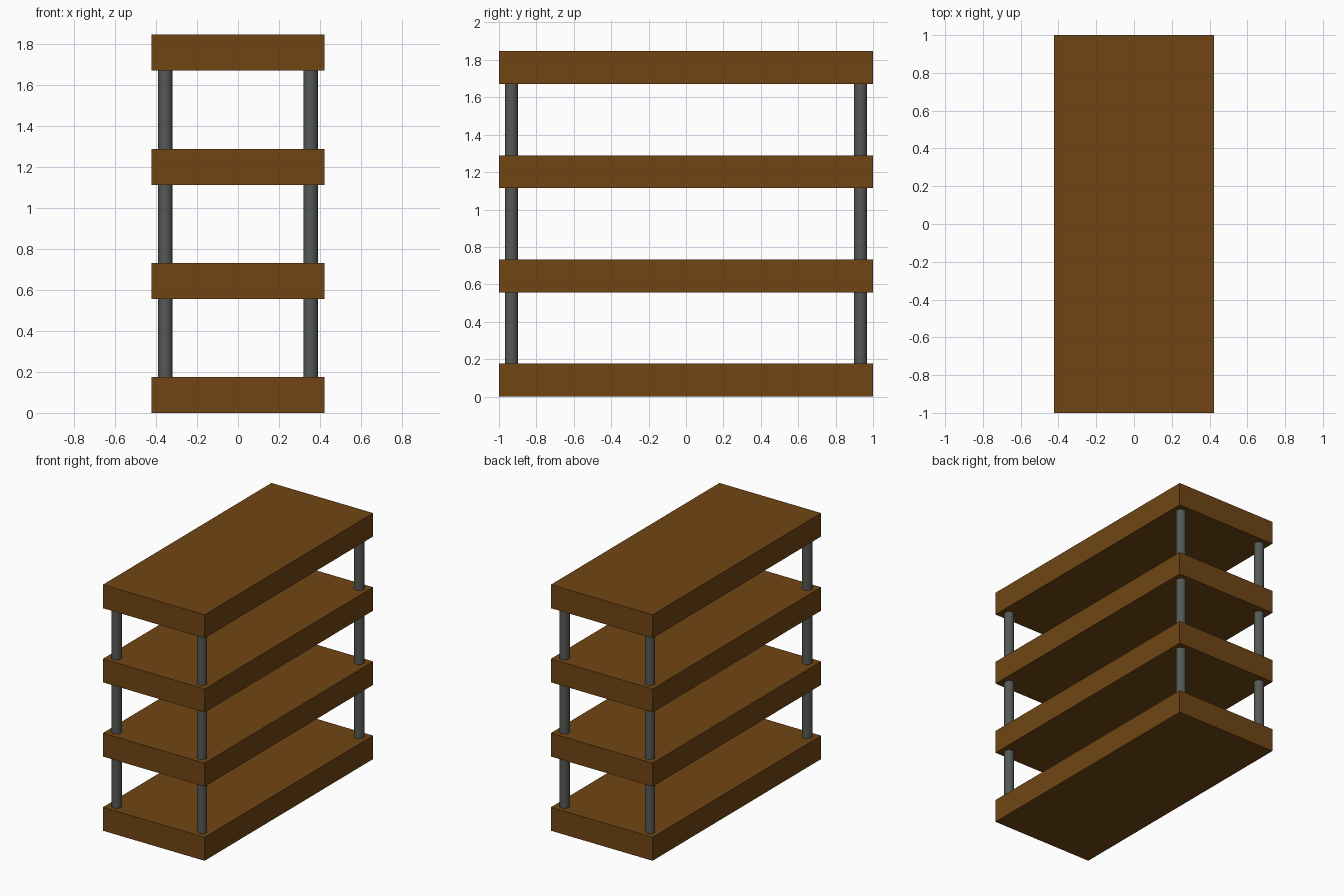
import bpy
from math import radians

if "Cube" in bpy.data.objects:
    bpy.data.objects.remove(bpy.data.objects["Cube"])

THICK = 0.176
PITCH = 0.557
WIDTH, DEPTH = 0.845, 2.0
POST_X, POST_Y, POST_R = 0.355, 0.933, 0.035


def material(name, color):
    mat = bpy.data.materials.new(name)
    mat.diffuse_color = (*color, 1)
    mat.use_nodes = True
    mat.node_tree.nodes["Principled BSDF"].inputs["Base Color"].default_value = mat.diffuse_color
    return mat


wood = material("brown_wood", (0.16, 0.06, 0.007))
metal = material("dark_metal", (0.09, 0.10, 0.09))

# Four equal shelf boards
for i in range(4):
    bpy.ops.mesh.primitive_cube_add(size=1, location=(0, 0, i * PITCH + THICK / 2))
    shelf = bpy.context.object
    shelf.name = f"shelf_{i + 1}"
    shelf.scale = (WIDTH, DEPTH, THICK)
    bpy.ops.object.transform_apply(location=False, rotation=False, scale=True)
    shelf.data.materials.append(wood)

# Four corner posts, running from inside the bottom board to inside the top one
bottom, top = THICK / 2, 3 * PITCH + THICK / 2
for sx, side in ((-1, "left"), (1, "right")):
    for sy, end in ((-1, "front"), (1, "back")):
        bpy.ops.mesh.primitive_cylinder_add(
            vertices=32, radius=POST_R, depth=top - bottom,
            location=(sx * POST_X, sy * POST_Y, (bottom + top) / 2))
        post = bpy.context.object
        post.name = f"post_{end}_{side}"
        post.data.materials.append(metal)
        bpy.ops.object.shade_smooth_by_angle(angle=radians(30))
